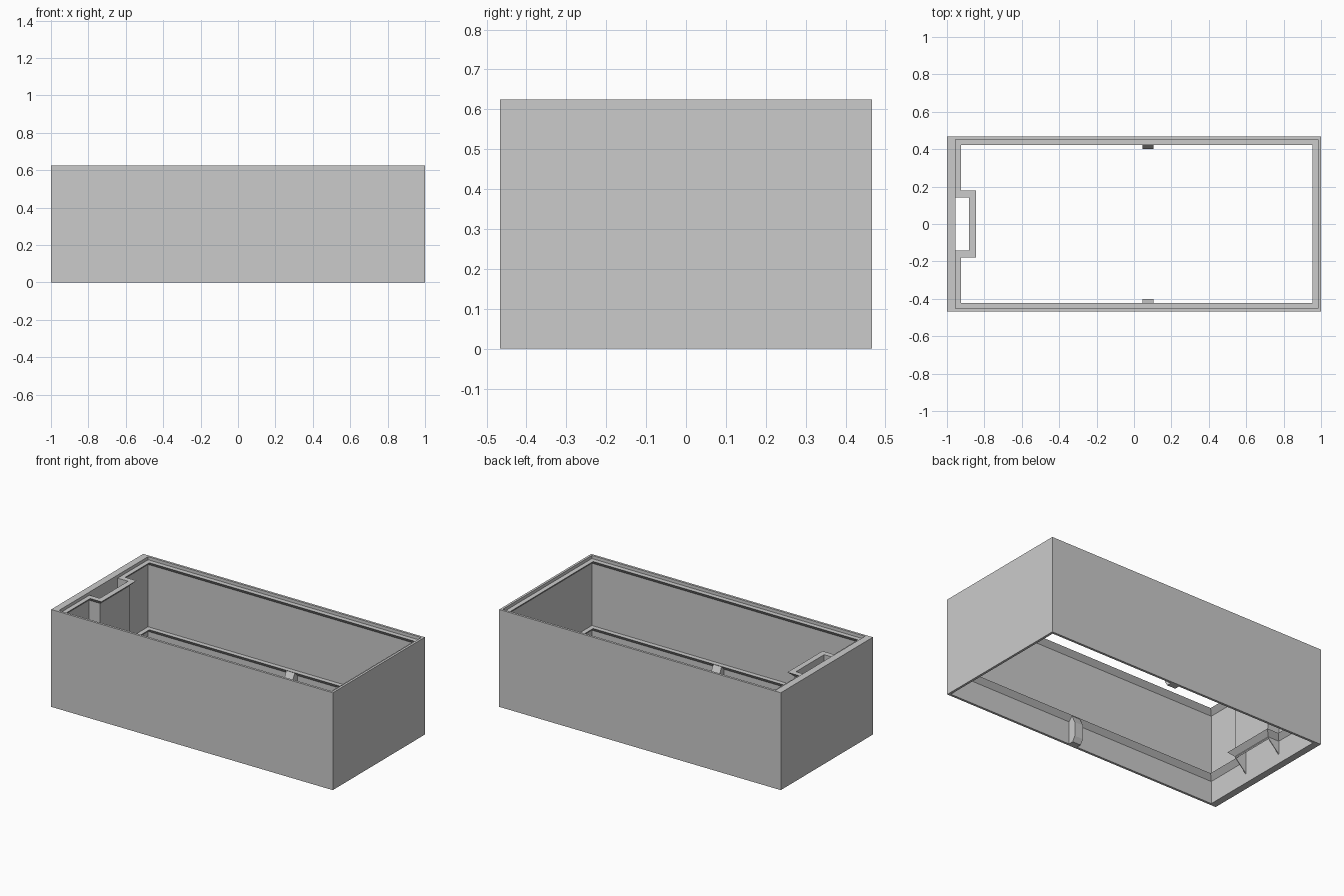
import bpy
import bmesh

cube = bpy.data.objects.get("Cube")
if cube:
    bpy.data.objects.remove(cube, do_unlink=True)

# One plain grey plastic
grey = bpy.data.materials.new("grey_plastic")
grey.use_nodes = True
grey.diffuse_color = (0.6, 0.6, 0.6, 1)
grey.node_tree.nodes["Principled BSDF"].inputs["Base Color"].default_value = (0.6, 0.6, 0.6, 1)

HEIGHT = 0.625
LIP = 0.03


def make_object(name, bm):
    bmesh.ops.recalc_face_normals(bm, faces=bm.faces)
    mesh = bpy.data.meshes.new(name)
    bm.to_mesh(mesh)
    bm.free()
    mesh.materials.append(grey)
    obj = bpy.data.objects.new(name, mesh)
    bpy.context.collection.objects.link(obj)
    return obj


def loft(name, loops):
    """Solid skinned through equal-length closed loops."""
    bm = bmesh.new()
    rings = [[bm.verts.new(p) for p in loop] for loop in loops]
    for a, b in zip(rings, rings[1:]):
        n = len(a)
        for i in range(n):
            j = (i + 1) % n
            bm.faces.new((a[i], a[j], b[j], b[i]))
    bm.faces.new(rings[0])
    bm.faces.new(rings[-1])
    return make_object(name, bm)


def box(name, x0, x1, y0, y1, z0, z1):
    corners = [(x0, y0), (x1, y0), (x1, y1), (x0, y1)]
    return loft(name, [[(x, y, z) for x, y in corners] for z in (z0, z1)])


def prism_y(name, profile, y0, y1):
    return loft(name, [[(x, y, z) for x, z in profile] for y in (y0, y1)])


def prism_x(name, profile, x0, x1):
    return loft(name, [[(x, y, z) for y, z in profile] for x in (x0, x1)])


def cut(target, cutter):
    cutter.hide_render = True
    mod = target.modifiers.new("cut", 'BOOLEAN')
    mod.operation = 'DIFFERENCE'
    mod.solver = 'EXACT'
    mod.object = cutter
    bpy.context.view_layer.objects.active = target
    bpy.ops.object.modifier_apply(modifier=mod.name)
    bpy.data.objects.remove(cutter, do_unlink=True)


def cavity_loop(inset, z):
    """Inner wall outline, stepping around the slot on the -x wall."""
    x0, x1, y = -0.955 + inset, 0.985 - inset, 0.452 - inset
    sx, sy = -0.875 + inset, 0.148 + inset
    outline = [(x0, -y), (x1, -y), (x1, y), (x0, y),
               (x0, sy), (sx, sy), (sx, -sy), (x0, -sy)]
    return [(px, py, z) for px, py in outline]


# Outer block hollowed out, leaving two inner lips with sloped undersides
case = box("case_walls", -1, 1, -0.467, 0.467, 0, HEIGHT)
levels = [(0, -0.1)]
for ledge in (0.175, 0.605):
    levels += [(0, ledge - LIP), (LIP, ledge), (0, ledge)]
levels.append((0, HEIGHT + 0.1))
cut(case, loft("cavity_cutter", [cavity_loop(o, z) for o, z in levels]))

# Slot behind the bump, its lowered top and its sloped lower end
cut(case, box("bump_top_cutter", -0.955, -0.8, -0.2, 0.2, 0.605, 0.8))
cut(case, box("slot_cutter", -0.955, -0.881, -0.143, 0.143, -0.2, 0.8))
cut(case, prism_y("bump_slope_cutter",
                  [(-0.955, -0.1), (-0.955, 0.06), (-0.872, 0.143), (-0.872, -0.1)],
                  -0.2, 0.2))

# Snap catches on both long walls under the lower lip
catch = [(0.46, 0), (0.46, 0.16), (0.427, 0.175), (0.4, 0.12), (0.4, 0.03), (0.42, 0)]
for name, side in (("back_catch", 1), ("front_catch", -1)):
    prism_x(name, [(side * y, z) for y, z in catch], 0.045, 0.105)
